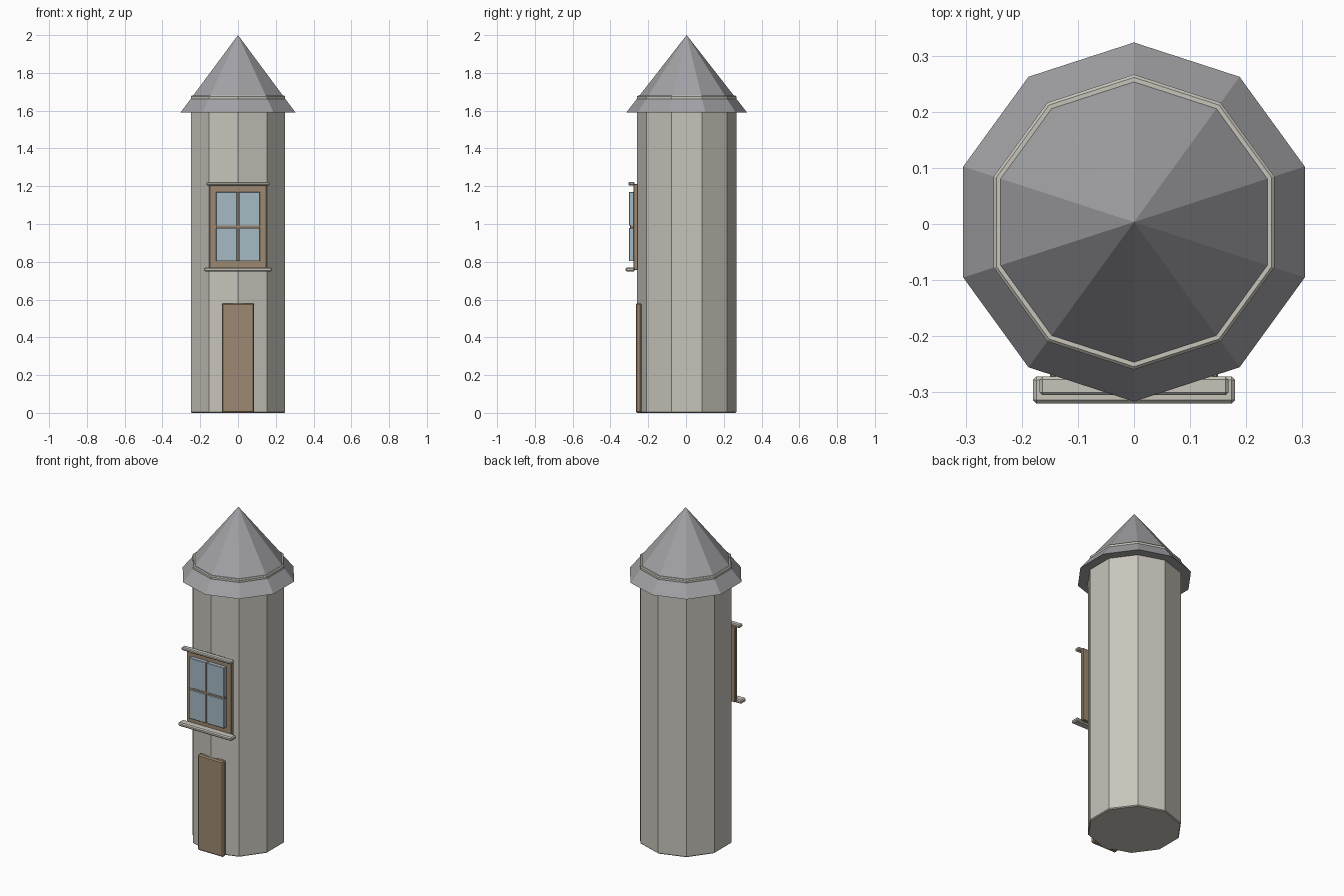
import bpy
import math

cube = bpy.data.objects.get("Cube")
if cube:
    bpy.data.objects.remove(cube, do_unlink=True)


def material(name, r, g, b):
    mat = bpy.data.materials.new(name)
    mat.use_nodes = True
    mat.diffuse_color = (r, g, b, 1)
    bsdf = mat.node_tree.nodes["Principled BSDF"]
    bsdf.inputs["Base Color"].default_value = (r, g, b, 1)
    return mat


STONE = material("pale stone", 0.57, 0.55, 0.49)
SLATE = material("grey slate", 0.36, 0.36, 0.38)
WOOD = material("brown wood", 0.34, 0.25, 0.165)
GLASS = material("blue glass", 0.38, 0.49, 0.56)

SIDES = 10
CENTRE_Y = 0.0035


def finish(obj, name, mat, bevel=0):
    obj.name = name
    obj.data.materials.append(mat)
    if bevel:
        mod = obj.modifiers.new("soft edge", "BEVEL")
        mod.width = bevel
        mod.segments = 1
        mod.limit_method = "ANGLE"
        mod.angle_limit = math.radians(60)
    return obj


def drum(name, mat, r_low, r_high, z0, z1, bevel=0):
    """Ten-sided tower piece with a corner facing the front."""
    bpy.ops.mesh.primitive_cone_add(
        vertices=SIDES, radius1=r_low, radius2=r_high, depth=z1 - z0,
        location=(0, CENTRE_Y, (z0 + z1) / 2))
    return finish(bpy.context.object, name, mat, bevel)


def box(name, mat, xs, ys, zs, bevel=0):
    """Box given by its (low, high) range on each axis."""
    bpy.ops.mesh.primitive_cube_add(
        size=1, location=[sum(r) / 2 for r in (xs, ys, zs)])
    obj = bpy.context.object
    obj.scale = [r[1] - r[0] for r in (xs, ys, zs)]
    bpy.ops.object.transform_apply(location=False, rotation=False, scale=True)
    return finish(obj, name, mat, bevel)


# Tower body, whose top rim breaks through the roof
drum("tower_body", STONE, 0.263, 0.263, 0, 1.68, 0.005)
drum("roof", SLATE, 0.32, 0, 1.59, 2.0)

# Door
box("door", WOOD, (-0.086, 0.086), (-0.266, -0.236), (0, 0.58), 0.007)

# Window frame, lintel and sill
box("window_frame", WOOD, (-0.15, 0.15), (-0.278, -0.255), (0.757, 1.212), 0.003)
box("window_lintel", STONE, (-0.168, 0.168), (-0.305, -0.272), (1.204, 1.222), 0.005)
box("window_sill", STONE, (-0.18, 0.18), (-0.32, -0.272), (0.748, 0.77), 0.006)

# Four raised panes with slim bars between them
for side, (x0, x1) in (("right", (-0.117, -0.005)), ("left", (0.005, 0.117))):
    for level, zs in (("lower", (0.803, 0.979)), ("upper", (0.991, 1.17))):
        box(f"{level}_{side}_pane", GLASS, (x0, x1), (-0.301, -0.275), zs, 0.002)
box("vertical_bar", WOOD, (-0.005, 0.005), (-0.296, -0.275), (0.803, 1.17))
box("horizontal_bar", WOOD, (-0.117, 0.117), (-0.295, -0.275), (0.979, 0.991))
